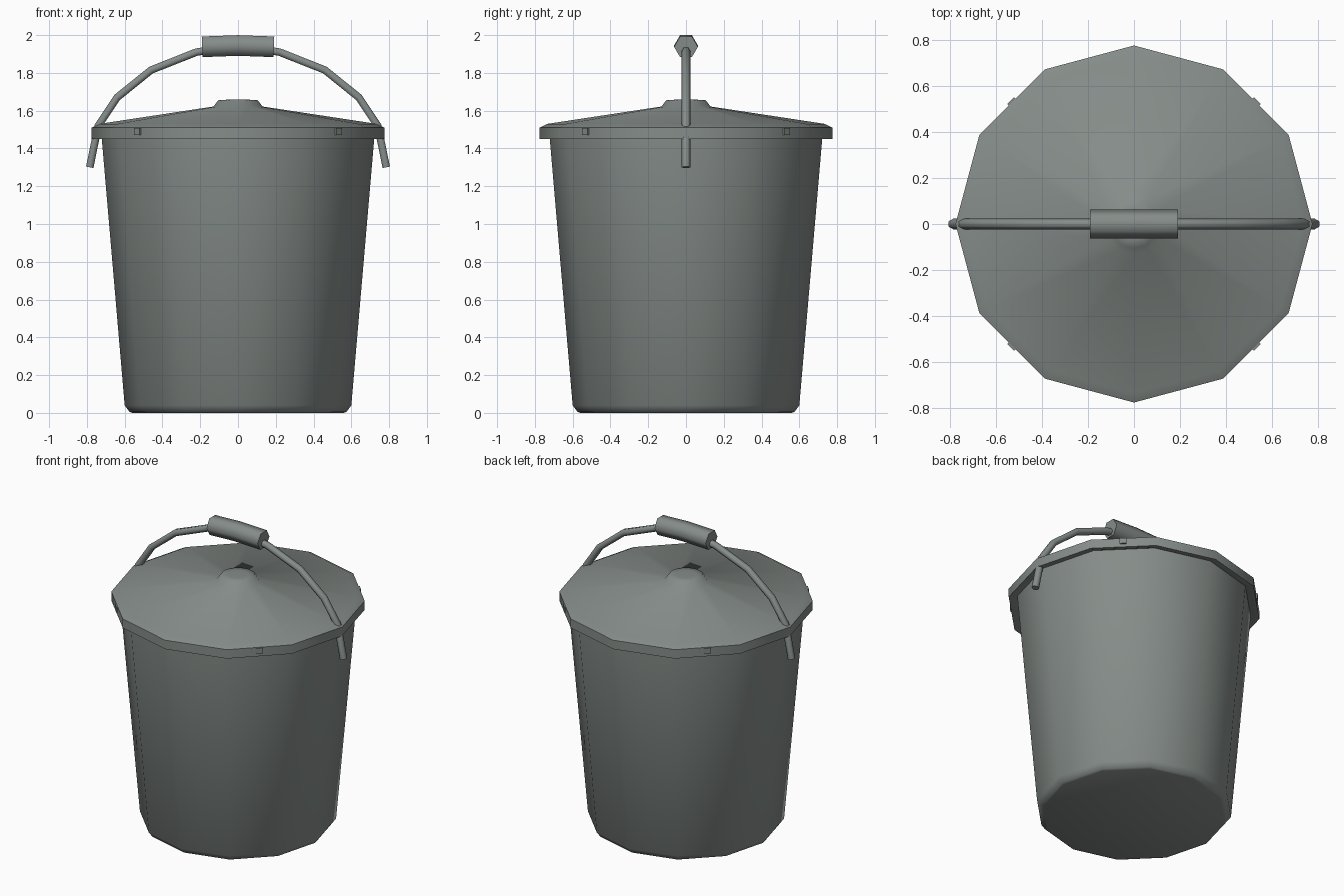
import bpy, bmesh
from math import sin, cos, pi, radians
from mathutils import Vector

cube = bpy.data.objects.get("Cube")
if cube:
    bpy.data.objects.remove(cube, do_unlink=True)

mat = bpy.data.materials.new("grey green plastic")
colour = (0.235, 0.265, 0.25, 1)
mat.use_nodes = True
mat.diffuse_color = colour
mat.node_tree.nodes["Principled BSDF"].inputs["Base Color"].default_value = colour


def finish(name, bm, angle=50):
    bmesh.ops.recalc_face_normals(bm, faces=bm.faces)
    mesh = bpy.data.meshes.new(name)
    bm.to_mesh(mesh)
    bm.free()
    mesh.materials.append(mat)
    obj = bpy.data.objects.new(name, mesh)
    bpy.context.collection.objects.link(obj)
    bpy.ops.object.select_all(action='DESELECT')
    obj.select_set(True)
    bpy.context.view_layer.objects.active = obj
    bpy.ops.object.shade_smooth_by_angle(angle=radians(angle))
    return obj


def loft(name, rings, angle=50):
    """Bridge equal-length rings of points and cap both ends."""
    bm = bmesh.new()
    loops = [[bm.verts.new(p) for p in ring] for ring in rings]
    n = len(loops[0])
    for a, b in zip(loops, loops[1:]):
        for i in range(n):
            j = (i + 1) % n
            bm.faces.new((a[i], a[j], b[j], b[i]))
    bm.faces.new(loops[0])
    bm.faces.new(loops[-1])
    return finish(name, bm, angle)


def turned(name, profile, sides=12):
    return loft(name, [[(r * cos(2 * pi * i / sides), r * sin(2 * pi * i / sides), z)
                        for i in range(sides)] for r, z in profile])


def tube(name, path, radius, sides=6):
    """Sweep a regular section along a path in the xz plane."""
    pts = [Vector((x, 0, z)) for x, z in path]
    rings = []
    for k, p in enumerate(pts):
        t = (pts[min(k + 1, len(pts) - 1)] - pts[max(k - 1, 0)]).normalized()
        side = Vector((0, 1, 0))
        up = t.cross(side)
        rings.append([p + radius * (cos(2 * pi * i / sides) * side + sin(2 * pi * i / sides) * up)
                      for i in range(sides)])
    return loft(name, rings, 62)


def mirrored(half):
    return [(-x, z) for x, z in half] + [(x, z) for x, z in reversed(half) if x > 0]


# Tapered tub with a chamfered foot
turned("bucket_body", [(0.56, 0), (0.575, 0.006), (0.60, 0.04), (0.722, 1.46), (0.722, 1.49)])

# Shallow conical lid with a hanging skirt and a low knob
turned("lid", [(0.70, 1.47), (0.755, 1.45), (0.775, 1.45), (0.775, 1.51), (0.735, 1.53),
               (0.13, 1.622), (0.105, 1.655), (0.06, 1.658)])

# Bent wire handle, passing through the lid edge
tube("handle", mirrored([(0.785, 1.30), (0.74, 1.52), (0.64, 1.67), (0.46, 1.815),
                         (0.22, 1.91), (0, 1.943)]), 0.023)

# Hexagonal grip
tube("handle_grip", mirrored([(0.19, 1.938), (0, 1.945)]), 0.063)

# Small catches around the lid skirt
for name, deg in (("front_left", -45), ("front_right", -135), ("back_left", 45), ("back_right", 135)):
    bm = bmesh.new()
    bmesh.ops.create_cube(bm, size=1)
    bmesh.ops.scale(bm, vec=(0.02, 0.042, 0.036), verts=bm.verts)
    catch = finish(name + "_catch", bm, 30)
    a = radians(deg)
    catch.location = (0.747 * cos(a), 0.747 * sin(a), 1.489)
    catch.rotation_euler.z = a
